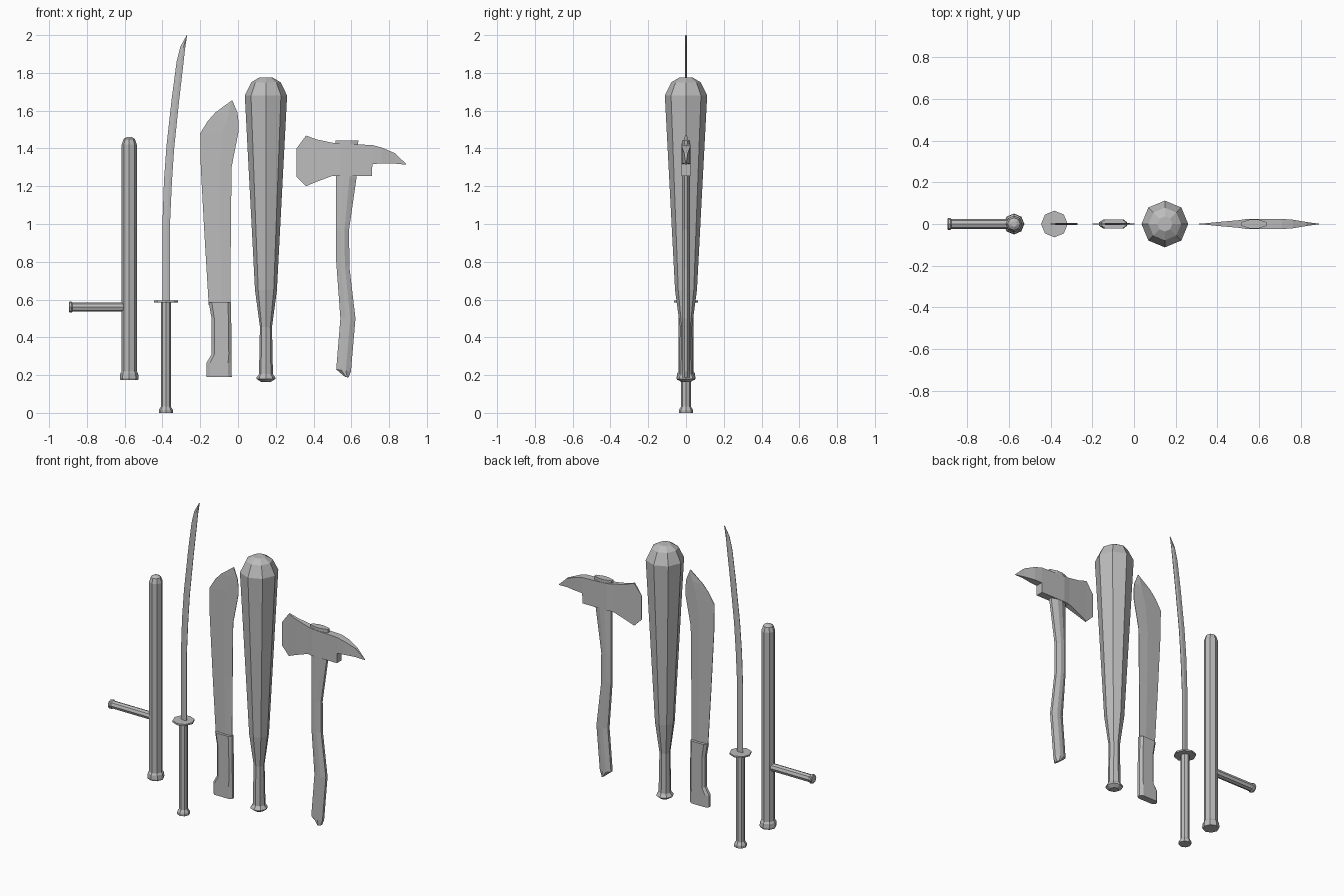
import bpy
from math import cos, sin, pi
from mathutils import Matrix

if "Cube" in bpy.data.objects:
    bpy.data.objects.remove(bpy.data.objects["Cube"], do_unlink=True)

grey = bpy.data.materials.new("plain grey")
grey.use_nodes = True
grey.diffuse_color = (0.5, 0.5, 0.5, 1)
grey.node_tree.nodes["Principled BSDF"].inputs["Base Color"].default_value = grey.diffuse_color


def loft(name, sections, matrix=Matrix()):
    """Skin a closed solid through rings with equal point counts."""
    n = len(sections[0])
    verts = [matrix @ Matrix.Translation(p).translation for ring in sections for p in ring]
    faces = [tuple(reversed(range(n))), tuple(range(len(verts) - n, len(verts)))]
    for r in range(len(sections) - 1):
        for i in range(n):
            j = (i + 1) % n
            faces.append((r * n + i, r * n + j, r * n + n + j, r * n + n + i))
    mesh = bpy.data.meshes.new(name)
    mesh.from_pydata(verts, [], faces)
    mesh.materials.append(grey)
    obj = bpy.data.objects.new(name, mesh)
    bpy.context.collection.objects.link(obj)
    return obj


def turned(name, profile, matrix):
    """Eight-sided turned part from (radius, height) points."""
    loft(name, [[(r * cos(k * pi / 4), r * sin(k * pi / 4), z) for k in range(8)]
                for r, z in profile], matrix)


def grip(name, rows, half, inset):
    """Flat handle with chamfered sides from (left, z left, right, z right) rows."""
    rings = []
    for xl, zl, xr, zr in rows:
        outline = [(0, -.4), (inset, -1), (1 - inset, -1), (1, -.4),
                   (1, .4), (1 - inset, 1), (inset, 1), (0, .4)]
        rings.append([(xl + (xr - xl) * t, half * s, zl + (zr - zl) * t) for t, s in outline])
    loft(name, rings)


def blade(name, rows, half, spine):
    """Thin blade, thickest at the spine fraction of its width."""
    rings = []
    for xl, zl, xr, zr in rows:
        outline = [(0, -.3), (spine, -1), (1, -.3), (1, .3), (spine, 1), (0, .3)]
        rings.append([(xl + (xr - xl) * t, half * s, zl + (zr - zl) * t) for t, s in outline])
    loft(name, rings)


def at(x, z=0):
    return Matrix.Translation((x, 0, z))


# Side-handle baton
turned("baton_shaft", [(.047, .175), (.05, .185), (.047, .21), (.04, .22), (.04, 1.42),
                       (.03, 1.45), (.014, 1.46)], at(-.576))
turned("baton_side_handle", [(.024, 0), (.024, .3), (.029, .305), (.029, .315), (.025, .32)],
       at(-.576, .56) @ Matrix.Rotation(-pi / 2, 4, "Y"))

# Curved sword
turned("sword_grip", [(.037, 0), (.037, .016), (.026, .034), (.026, .59)], at(-.382))
turned("sword_guard", [(.064, .585), (.064, .595)], at(-.382))
blade("sword_blade", [(-.4, .58, -.36, .58), (-.4, 1, -.36, 1), (-.392, 1.23, -.35, 1.22),
                      (-.378, 1.42, -.338, 1.4), (-.35, 1.67, -.312, 1.65),
                      (-.325, 1.86, -.29, 1.84), (-.305, 1.94, -.28, 1.93),
                      (-.271, 2, -.27, 1.995)], .004, .6)

# Machete
grip("machete_handle", [(-.167, .19, -.033, .19), (-.167, .265, -.034, .265),
                        (-.14, .31, -.034, .31), (-.14, .5, -.036, .5),
                        (-.155, .585, -.038, .585)], .021, .14)
blade("machete_blade", [(-.155, .57, -.04, .57), (-.178, .95, -.038, .95),
                        (-.197, 1.3, -.034, 1.3), (-.2, 1.48, .003, 1.49),
                        (-.16, 1.545, .003, 1.54), (-.12, 1.59, -.003, 1.59),
                        (-.032, 1.655, -.03, 1.655)], .005, .6)

# Bat
turned("bat", [(.026, .164), (.05, .18), (.05, .187), (.037, .205), (.032, .455), (.058, .65),
               (.112, 1.68), (.078, 1.75), (.036, 1.775)], at(.148))

# Axe
grip("axe_handle", [(.565, .192, .585, .187), (.52, .23, .598, .22), (.542, .5, .622, .5),
                    (.52, .8, .59, .77), (.52, .98, .588, .97), (.52, 1.25, .628, 1.25),
                    (.515, 1.443, .637, 1.443)], .022, .35)
head_columns = [(.31, 1.25, 1.4, .001), (.36, 1.2, 1.468, .005), (.42, 1.225, 1.447, .011),
                (.5, 1.255, 1.43, .018), (.54, 1.255, 1.425, .024), (.71, 1.255, 1.418, .024),
                (.711, 1.318, 1.418, .024), (.76, 1.32, 1.405, .021), (.83, 1.32, 1.375, .009),
                (.89, 1.314, 1.318, .001)]
loft("axe_head", [[(x, -h, low), (x, h, low), (x, h, high), (x, -h, high)]
                  for x, low, high, h in head_columns])
